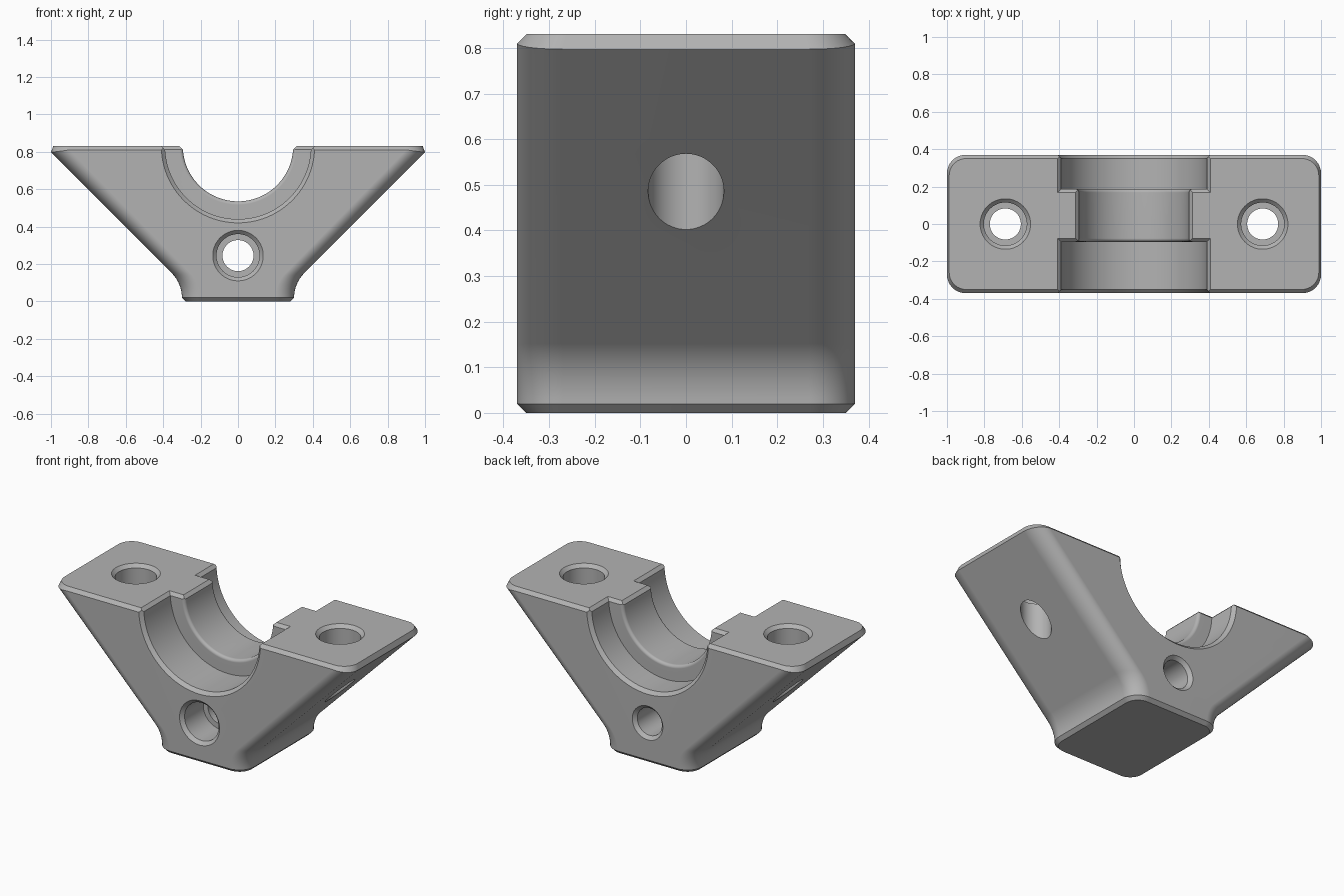
import bpy, bmesh, math
from mathutils import Matrix, Vector

if "Cube" in bpy.data.objects:
    bpy.data.objects.remove(bpy.data.objects["Cube"])

TOP, HALF_Y, CHAMFER, CORNER = 0.83, 0.37, 0.02, 0.1

grey = bpy.data.materials.new("plain grey")
grey.diffuse_color = (0.45, 0.45, 0.45, 1)
grey.use_nodes = True
grey.node_tree.nodes["Principled BSDF"].inputs["Base Color"].default_value = grey.diffuse_color


def make_object(name, rings):
    """Skin a stack of closed point rings and cap both ends."""
    bm = bmesh.new()
    loops = [[bm.verts.new(p) for p in ring] for ring in rings]
    n = len(loops[0])
    for a, b in zip(loops, loops[1:]):
        for i in range(n):
            j = (i + 1) % n
            bm.faces.new((a[i], a[j], b[j], b[i]))
    bm.faces.new(loops[0][::-1])
    bm.faces.new(loops[-1])
    bmesh.ops.recalc_face_normals(bm, faces=bm.faces)
    mesh = bpy.data.meshes.new(name)
    bm.to_mesh(mesh)
    bm.free()
    mesh.materials.append(grey)
    obj = bpy.data.objects.new(name, mesh)
    bpy.context.collection.objects.link(obj)
    return obj


def rounded_ring(half_x, half_y, z, side_drop=0.0, r=CORNER, steps=9):
    """Horizontal rounded rectangle; side_drop lowers the x sides."""
    pts = []
    for k, (sx, sy) in enumerate([(1, 1), (-1, 1), (-1, -1), (1, -1)]):
        for i in range(steps + 1):
            a = math.pi / 2 * (k + i / steps)
            pts.append((sx * (half_x - r) + r * math.cos(a),
                        sy * (half_y - r) + r * math.sin(a),
                        z - side_drop * abs(math.cos(a))))
    return pts


def lathe(name, profile, center, axis, segments=64):
    """Revolve (radius, distance) points around an axis."""
    turn = Vector((0, 0, 1)).rotation_difference(Vector(axis)).to_matrix().to_4x4()
    m = Matrix.Translation(center) @ turn
    rings = []
    for r, t in profile:
        rings.append([m @ Vector((r * math.cos(2 * math.pi * i / segments),
                                  r * math.sin(2 * math.pi * i / segments), t))
                      for i in range(segments)])
    return make_object(name, rings)


# Body: narrow foot, concave flare, 45 degree flanks, chamfered top and bottom
rings = [rounded_ring(0.28, HALF_Y - CHAMFER, 0, r=0.08)]
R = 0.186
for i in range(11):
    a = math.pi / 4 * i / 10
    rings.append(rounded_ring(0.3 + R * (1 - math.cos(a)), HALF_Y,
                              CHAMFER + R * math.sin(a)))
rings.append(rounded_ring(1.0, HALF_Y, TOP - CHAMFER, side_drop=0.013))
rings.append(rounded_ring(0.988, HALF_Y - CHAMFER, TOP, r=0.09))
body = make_object("clamp_body", rings)

# Stepped bore with a rounded inner rib
WIDE, NARROW, RIB_A, RIB_B, F = 0.39, 0.295, -0.095, 0.187, 0.018
rib = [(NARROW + F - F * math.sin(a), RIB_A + F - F * math.cos(a))
       for a in [math.pi / 2 * i / 4 for i in range(5)]]
rib += [(r, RIB_A + RIB_B - t) for r, t in reversed(rib)]
bore = ([(WIDE + 0.04, -HALF_Y - 0.02), (WIDE, -HALF_Y + 0.02), (WIDE, RIB_A)] + rib +
        [(WIDE, RIB_B), (WIDE, HALF_Y - 0.02), (WIDE + 0.04, HALF_Y + 0.02)])
cutters = [lathe("bore_cutter", bore, (0, 0, TOP), (0, 1, 0), 96)]


# Chamfer along the stepped edges of the opening in the top face
def opening(d, z):
    w, n, a, b, e = WIDE + d, NARROW + d, RIB_A + d, RIB_B - d, HALF_Y + 0.1
    right = [(w, -e), (w, a), (n, a), (n, b), (w, b), (w, e)]
    return [(x, y, z) for x, y in right] + [(-x, y, z) for x, y in reversed(right)]


cutters.append(make_object("opening_cutter",
                           [opening(-0.015, TOP - 0.033), opening(0.03, TOP + 0.012)]))

# Bolt holes: chamfered counterbore, then a plain shank hole
SHANK, HEAD, DEPTH = 0.083, 0.115, 0.2
head = [(HEAD + 0.04, -0.02), (HEAD, 0.02), (HEAD, DEPTH), (SHANK, DEPTH)]
for side in (-1, 1):
    cutters.append(lathe("bolt_cutter", head + [(SHANK, 0.7)],
                         (side * 0.688, 0, TOP), (0, 0, -1)))
depth = 2 * HALF_Y
cutters.append(lathe("cross_hole_cutter",
                     head + [(SHANK, depth - 0.02), (SHANK + 0.04, depth + 0.02)],
                     (0, -HALF_Y, 0.245), (0, 1, 0)))

# Cut everything out of the body
bpy.context.view_layer.objects.active = body
body.select_set(True)
for c in cutters:
    mod = body.modifiers.new("cut", "BOOLEAN")
    mod.operation, mod.solver, mod.object = "DIFFERENCE", "EXACT", c
    bpy.ops.object.modifier_apply(modifier=mod.name)
    bpy.data.objects.remove(c)

# Smooth rounds, crisp chamfers, flat large faces
bpy.ops.object.select_all(action="DESELECT")
body.select_set(True)
bpy.ops.object.shade_smooth_by_angle(angle=math.radians(28))
weighted = body.modifiers.new("flat faces", "WEIGHTED_NORMAL")
weighted.keep_sharp = True
